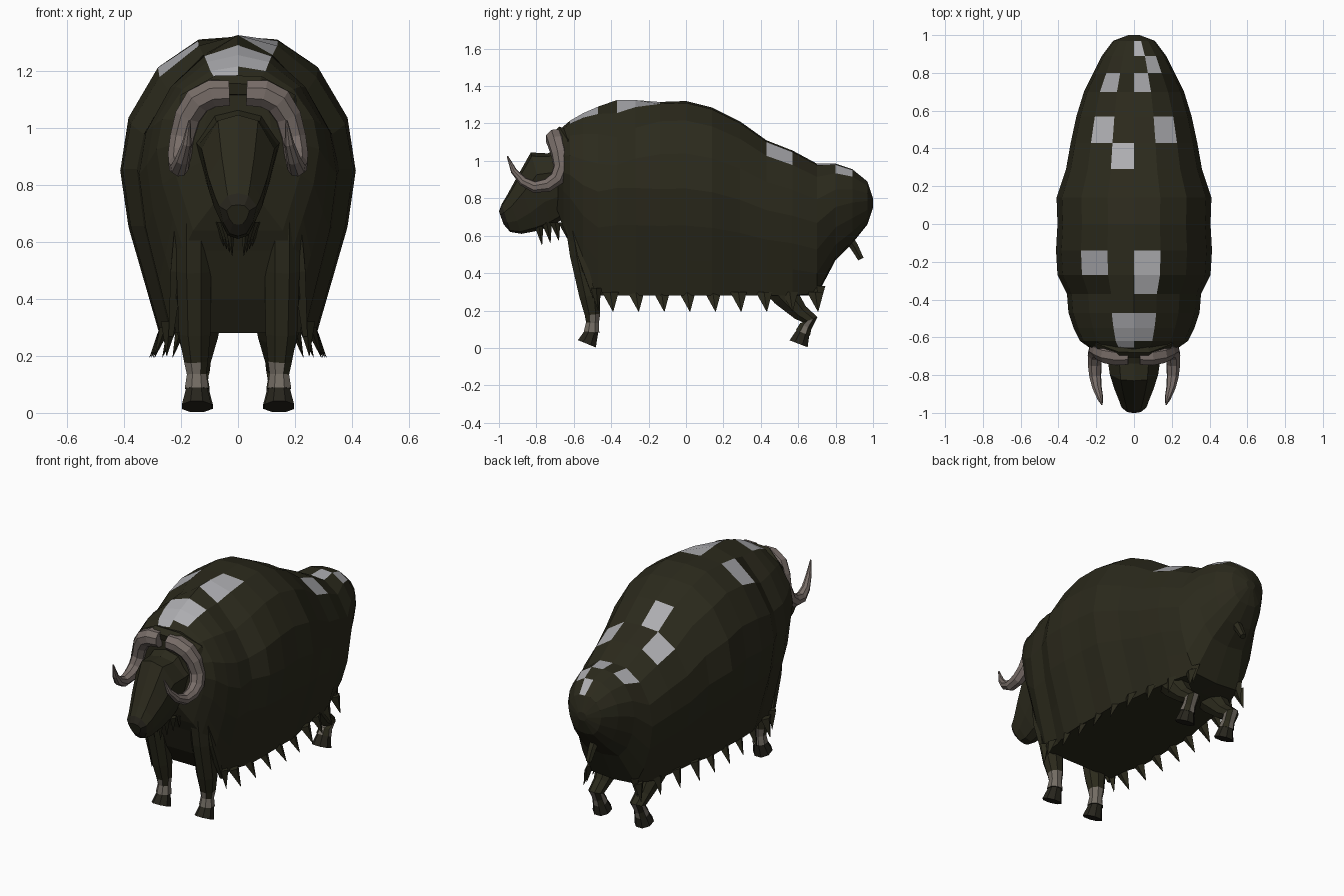
import bpy, bmesh
from mathutils import Vector
from math import cos, sin, pi

if "Cube" in bpy.data.objects:
    bpy.data.objects.remove(bpy.data.objects["Cube"])


def material(name, color):
    m = bpy.data.materials.new(name)
    m.use_nodes = True
    m.diffuse_color = (*color, 1)
    m.node_tree.nodes["Principled BSDF"].inputs["Base Color"].default_value = (*color, 1)
    return m


FUR = material("dark olive fur", (0.024, 0.0225, 0.0115))
HOOF = material("dark hoof", (0.02, 0.018, 0.012))
HORN = material("grey brown horn", (0.19, 0.155, 0.14))
SHIN = material("pale shin hair", (0.17, 0.15, 0.125))
SNOW = material("snow grey", (0.42, 0.42, 0.44))


def loft(name, rings, mats, rule=lambda i, j: 0):
    """Skin a list of equal-length rings; rule picks the material of each quad."""
    bm = bmesh.new()
    rows = [[bm.verts.new(p) for p in ring] for ring in rings]
    n = len(rows[0])
    for i, (a, b) in enumerate(zip(rows, rows[1:])):
        for j in range(n):
            k = (j + 1) % n
            bm.faces.new((a[j], a[k], b[k], b[j])).material_index = rule(i, j)
    bm.faces.new(rows[0])
    bm.faces.new(rows[-1])
    bmesh.ops.recalc_face_normals(bm, faces=bm.faces)
    mesh = bpy.data.meshes.new(name)
    bm.to_mesh(mesh)
    bm.free()
    for m in mats:
        mesh.materials.append(m)
    bpy.context.collection.objects.link(bpy.data.objects.new(name, mesh))


def tube(name, path, mats, sides=8, side=1, rule=lambda i, j: 0):
    """Tapered tube through (x, y, z, radius) points, mirrored in x by side."""
    pts = [Vector((p[0] * side, p[1], p[2])) for p in path]
    u = Vector((0, 1, 0))
    rings = []
    for i, p in enumerate(pts):
        t = (pts[min(i + 1, len(pts) - 1)] - pts[max(i - 1, 0)]).normalized()
        u = (u - t * u.dot(t)).normalized()
        v = t.cross(u)
        r = path[i][3]
        rings.append([p + r * (u * cos(2 * pi * (k + .5) / sides) + v * sin(2 * pi * (k + .5) / sides))
                      for k in range(sides)])
    loft(name, rings, mats, rule)


def tuft(name, base, tip, width, thickness, side):
    """Flat pointed lock of fur, widest along y."""
    rings = [[(side * (x + dx * thickness * f), y + dy * width * f, z)
              for dx, dy in ((1, 0), (0, 1), (-1, 0), (0, -1))]
             for (x, y, z), f in ((base, 1), (tip, .04))]
    loft(name, rings, [FUR])


def mirrored(half):
    """Close a half outline that starts and ends on the centre line."""
    return half + [(-x, t) for x, t in half[-2:0:-1]]


# Body: sections given as y, top, bottom, half width, slump of the shoulders
sections = [(-.69, 1.15, .74, .12, 0), (-.655, 1.185, .64, .235, .1), (-.62, 1.215, .57, .285, .1),
            (-.55, 1.255, .4, .32, .15), (-.47, 1.29, .28, .347, .25), (-.37, 1.325, .28, .355, .5),
            (-.27, 1.325, .28, .405, .2), (-.14, 1.315, .28, .413, 0), (0, 1.32, .28, .405, 0),
            (.14, 1.285, .28, .41, 0), (.29, 1.21, .28, .36, 0), (.43, 1.11, .28, .335, 0),
            (.57, 1.055, .28, .305, 0), (.7, .985, .28, .265, 0), (.8, .985, .47, .215, 0),
            (.89, .955, .56, .17, 0), (.97, .89, .66, .11, 0), (1, .8, .75, .03, 0)]
crown = [(0, 1), (.34, .99), (.68, .9), (.93, .73), (1, .55)]
skirt = mirrored(crown + [(.93, .36), (.8, .18), (.67, 0), (0, 0)])
rump = mirrored(crown + [(.92, .34), (.76, .16), (.5, .03), (0, 0)])
count = len(skirt)
rings = []
for y, top, bottom, width, slump in sections:
    k = min(max((y - .57) / .23, 0), 1)
    ring = []
    for (xa, ta), (xb, tb) in zip(skirt, rump):
        x = width * (xa + k * (xb - xa))
        t = ta + k * (tb - ta)
        drop = slump * abs(x) * max(t - .55, 0) / .45
        ring.append((x, y, bottom + t * (top - bottom) - drop))
    rings.append(ring)
patches = {(1, -1), (2, -1), (2, 0), (3, -1), (3, 0), (5, 0), (6, 0), (6, -2), (10, -1), (11, 1),
           (11, -2), (13, 0), (13, -2), (14, 1), (15, 0)}
loft("body", rings, [FUR, SNOW], lambda i, j: int((i, j) in patches or (i, j - count) in patches))

# Head: sections given as top y, z, bottom y, z, half width
head = [(-.6, 1.1, -.55, .68, .165), (-.74, 1.04, -.64, .7, .14), (-.83, 1.045, -.72, .65, .128),
        (-.9, .92, -.8, .625, .105), (-.955, .82, -.88, .61, .08), (-.985, .77, -.94, .62, .066),
        (-1, .73, -.975, .66, .04)]
face = mirrored([(0, 1), (.55, .95), (1, .7), (.8, .33), (.45, .06), (0, 0)])
loft("head", [[(x * w, by + t * (ty - by), bz + t * (tz - bz)) for x, t in face]
              for ty, tz, by, bz, w in head], [FUR, HOOF], lambda i, j: int(i >= 5))

# Fur ruff arching behind the horns
tube("ruff", [(-.22, -.605, .98, .025), (-.17, -.63, 1.09, .04), (-.07, -.67, 1.145, .04),
              (.07, -.67, 1.145, .04), (.17, -.63, 1.09, .04), (.22, -.605, .98, .025)], [FUR], 6)

for s, label in ((1, "left"), (-1, "right")):
    # Horn: broad boss, down the cheek, up to the tip
    tube(label + "_horn", [(.03, -.7, 1.122, .048), (.09, -.7, 1.12, .052), (.14, -.69, 1.095, .052),
                           (.175, -.675, 1.04, .048), (.195, -.665, .965, .045), (.205, -.69, .905, .042),
                           (.208, -.74, .87, .038), (.205, -.81, .86, .032), (.195, -.87, .89, .025),
                           (.18, -.92, .945, .017), (.17, -.955, 1.025, .004)], [HORN], 8, s)

    # Front leg with pale shin and tilted hoof
    tube(label + "_front_leg", [(.155, -.595, .75, .068), (.155, -.56, .5, .066), (.152, -.515, .28, .06),
                                (.147, -.5, .18, .045), (.145, -.5, .135, .037), (.145, -.505, .085, .045)],
         [FUR, SHIN], 8, s, lambda i, j: int(i == 4 or (i == 3 and j % 3 < 2)))
    tube(label + "_front_hoof", [(.145, -.5, .095, .036), (.145, -.53, .022, .056)], [HOOF], 8, s)

    # Hind leg with hock thrown back
    tube(label + "_hind_leg", [(.14, .45, .4, .1), (.14, .53, .28, .075), (.14, .61, .19, .048),
                               (.14, .665, .15, .044), (.14, .64, .115, .037), (.14, .625, .08, .044)],
         [FUR, SHIN], 8, s, lambda i, j: int(i >= 3 and j % 2))
    tube(label + "_hind_hoof", [(.14, .63, .095, .036), (.14, .602, .022, .056)], [HOOF], 8, s)

    # Hem tufts along the skirt, flaring outwards
    for i in range(9):
        y = -.4 + i * .137
        x = .265 if y < .3 else .265 - (y - .3) * .22
        flare = .045 - abs(i - 3) * .006
        tuft(f"{label}_hem_tuft_{i}", (x - .01, y - .005, .3), (x + flare, y + .01, .195), .045, .02, s)
    tuft(label + "_front_tuft", (.24, -.48, .32), (.25, -.47, .2), .03, .03, s)
    tuft(label + "_rear_tuft", (.15, .7, .33), (.17, .71, .22), .045, .02, s)

    # Chest locks beside the legs
    tube(label + "_chest_lock", [(.2, -.615, .74, .02), (.215, -.56, .5, .03), (.235, -.49, .27, .012)],
         [FUR], 4, s)

    # Beard
    for i in range(4):
        y = -.79 + i * .045
        tuft(f"{label}_beard_{i}", (.03 + .012 * i, y, .67), (.02 + .01 * i, y + .02, .55 + .012 * i),
             .028, .02, s)

# Tail
tube("tail", [(0, .86, .6, .03), (0, .9, .54, .025), (0, .935, .475, .018)], [FUR], 6)
